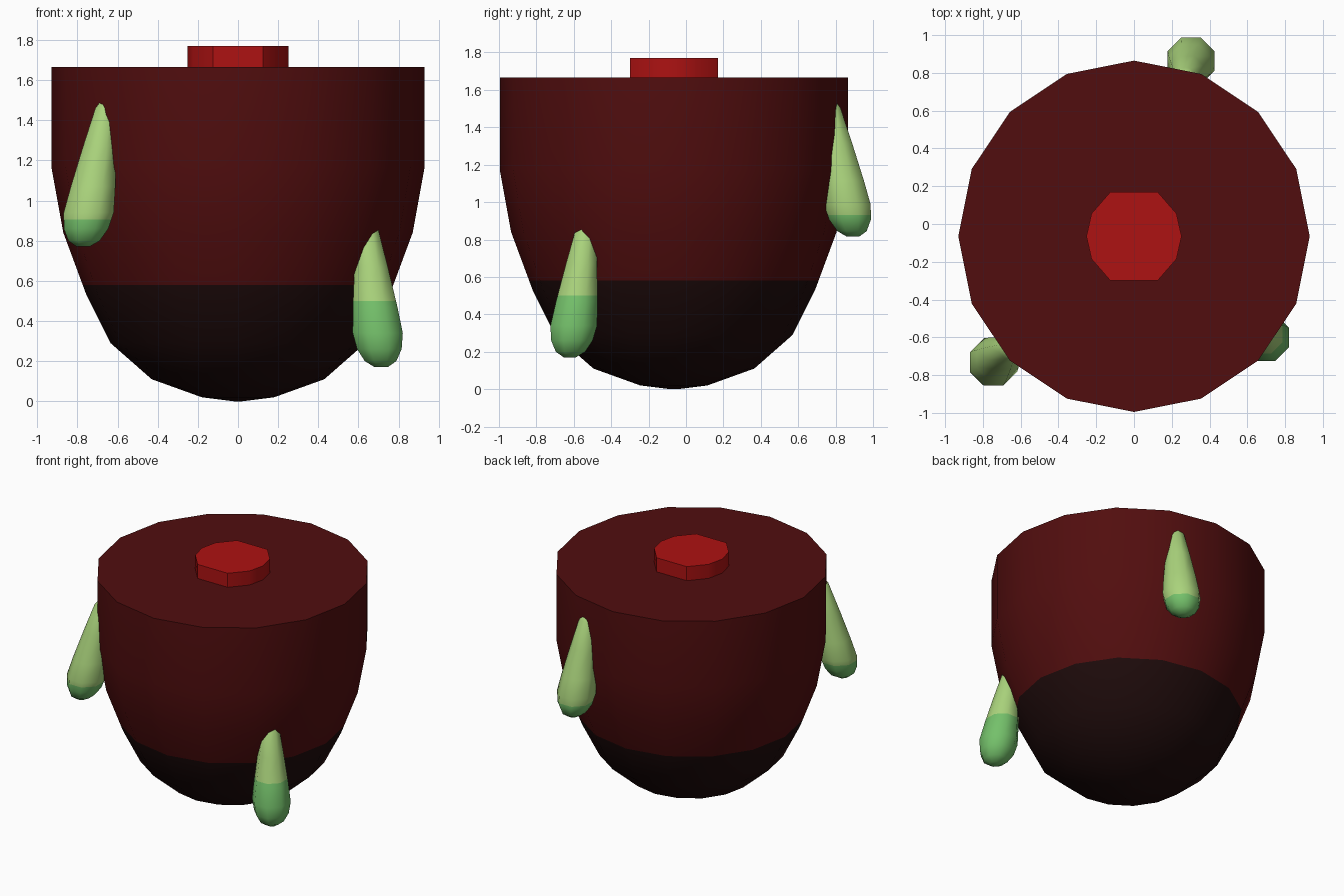
import bpy, bmesh, math
from mathutils import Vector

if "Cube" in bpy.data.objects:
    bpy.data.objects.remove(bpy.data.objects["Cube"])


def material(name, rgb):
    m = bpy.data.materials.new(name)
    m.diffuse_color = (*rgb, 1)
    m.use_nodes = True
    m.node_tree.nodes["Principled BSDF"].inputs["Base Color"].default_value = m.diffuse_color
    return m


BODY = material("dark red", (0.083, 0.0042, 0.0045))
BASE = material("blackish red", (0.013, 0.0033, 0.0033))
CAP = material("bright red", (0.42, 0.006, 0.006))
LIME = material("light green", (0.40, 0.65, 0.20))
GREEN = material("mid green", (0.175, 0.53, 0.145))


def loft(name, rings, mats, split=None, angle=40):
    """Skin a stack of equal rings, cap both ends, recolour below split."""
    bm = bmesh.new()
    loops = [[bm.verts.new(p) for p in ring] for ring in rings]
    n = len(loops[0])
    for lo, hi in zip(loops, loops[1:]):
        for i in range(n):
            j = (i + 1) % n
            bm.faces.new((lo[i], lo[j], hi[j], hi[i]))
    bm.faces.new(loops[0][::-1])
    bm.faces.new(loops[-1])
    if split is not None:
        bmesh.ops.bisect_plane(bm, geom=bm.verts[:] + bm.edges[:] + bm.faces[:],
                               plane_co=(0, 0, split), plane_no=(0, 0, 1))
        for f in bm.faces:
            f.material_index = int(f.calc_center_median().z < split)
    bmesh.ops.recalc_face_normals(bm, faces=bm.faces[:])
    me = bpy.data.meshes.new(name)
    bm.to_mesh(me)
    bm.free()
    for m in mats:
        me.materials.append(m)
    ob = bpy.data.objects.new(name, me)
    bpy.context.collection.objects.link(ob)
    bpy.ops.object.select_all(action='DESELECT')
    ob.select_set(True)
    bpy.context.view_layer.objects.active = ob
    bpy.ops.object.shade_smooth_by_angle(angle=math.radians(angle))
    return ob


def ring(center, r, n, turn=0.0):
    c = Vector(center)
    return [c + Vector((r * math.cos(turn + math.tau * i / n),
                        r * math.sin(turn + math.tau * i / n), 0)) for i in range(n)]


CY = -0.065  # the bowl's axis sits slightly forward

# Bowl-shaped body with a darker base
profile = [(0.02, 0), (0.18, 0.02), (0.43, 0.11), (0.635, 0.29), (0.755, 0.53),
           (0.87, 0.84), (0.93, 1.17), (0.93, 1.665)]
loft("bowl_body", [ring((0, CY, z), r, 16) for r, z in profile], [BODY, BASE], 0.58)

# Low knob on top: slightly flattened outline, one quarter mirrored
quarter = [(0.252, 0.0), (0.225, 0.12), (0.125, 0.235)]
half = quarter + [(-x, y) for x, y in reversed(quarter)]
outline = half + [(x, -y) for x, y in reversed(half) if y > 0]
loft("top_knob", [[(x, CY + y, z) for x, y in outline] for z in (1.66, 1.77)], [CAP])

# Teardrop pods leaning in towards the bowl
POD = [(0.035, 0), (0.085, 0.03), (0.12, 0.09), (0.135, 0.17), (0.12, 0.30),
       (0.09, 0.50), (0.058, 0.69), (0.03, 0.735)]


def pod(name, z0, low, high, split):
    rings = []
    for r, h in POD:
        c = Vector(low).lerp(Vector(high), (h - 0.13) / 0.6)
        rings.append(ring((c.x, c.y, z0 + h), r, 8, math.pi / 8))
    loft(name, rings, [LIME, GREEN], split, 60)


pod("left_pod", 0.77, (-0.75, -0.735), (-0.65, -0.655), 0.905)
pod("right_pod", 0.17, (0.70, -0.605), (0.64, -0.53), 0.50)
pod("back_pod", 0.815, (0.305, 0.87), (0.27, 0.765), 0.93)
